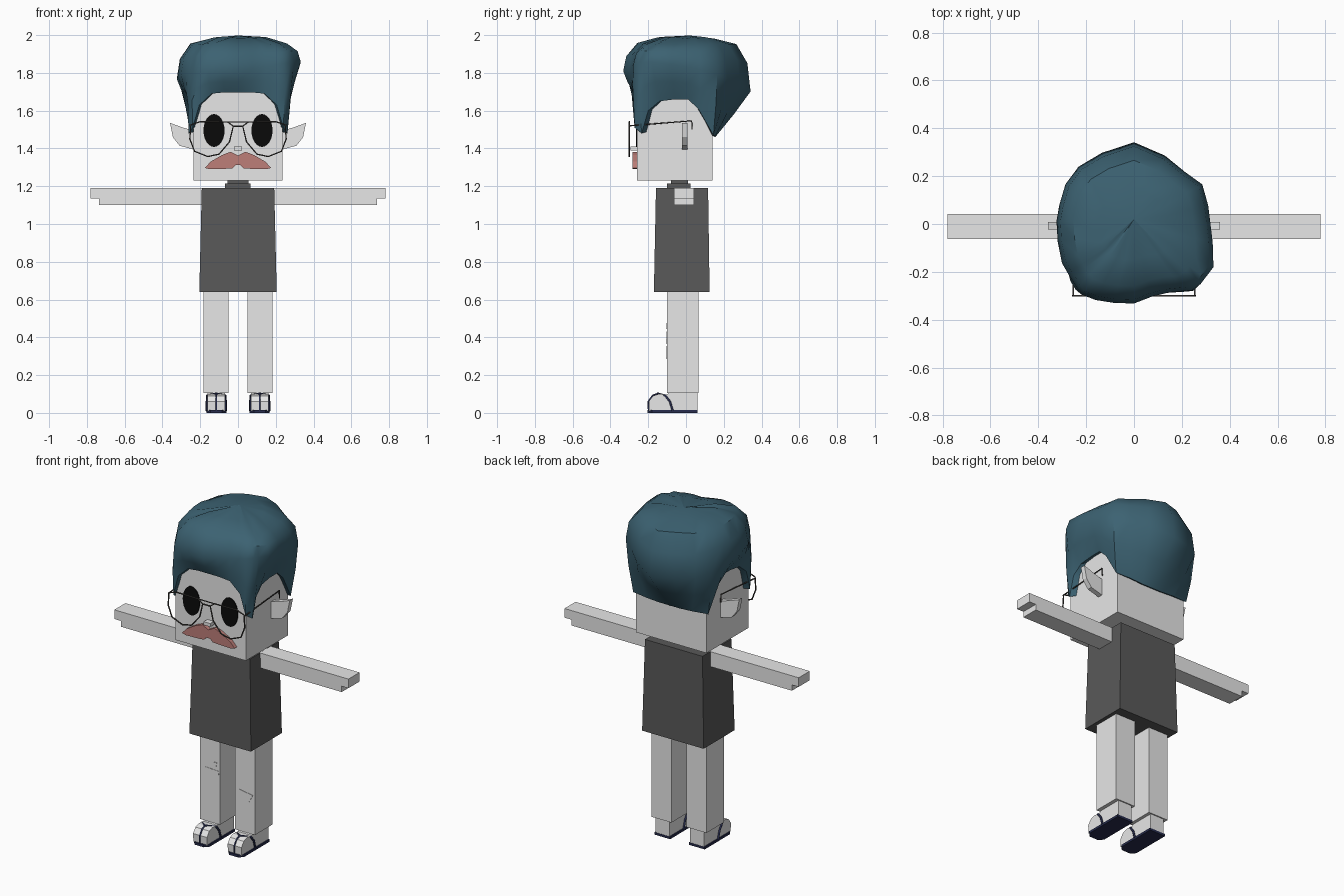
import bpy, bmesh, math, random
from mathutils import Vector

random.seed(4)
cube = bpy.data.objects.get("Cube")
if cube:
    bpy.data.objects.remove(cube)


def material(name, r, g, b):
    m = bpy.data.materials.new(name)
    m.use_nodes = True
    m.diffuse_color = (r, g, b, 1)
    bsdf = next(n for n in m.node_tree.nodes if n.type == 'BSDF_PRINCIPLED')
    bsdf.inputs["Base Color"].default_value = (r, g, b, 1)
    return m


PALE = material("pale grey", 0.8, 0.8, 0.8)
SHIRT = material("charcoal", 0.1, 0.1, 0.1)
HAIR = material("teal hair", 0.045, 0.122, 0.168)
PINK = material("dusty pink", 0.51, 0.21, 0.19)
BLACK = material("eye black", 0.003, 0.003, 0.003)
FRAME = material("frame grey", 0.06, 0.055, 0.05)
NAVY = material("sandal navy", 0.02, 0.025, 0.075)


def finish(name, bm, mat):
    bmesh.ops.recalc_face_normals(bm, faces=bm.faces)
    me = bpy.data.meshes.new(name)
    bm.to_mesh(me)
    bm.free()
    me.materials.append(mat)
    ob = bpy.data.objects.new(name, me)
    bpy.context.collection.objects.link(ob)
    return ob


def prism(name, pts, lo, hi, axis, mat, scale_hi=1):
    """Extrude a 2D outline between lo and hi along an axis."""
    bm = bmesh.new()

    def ring(d, s):
        out = []
        for a, b in pts:
            co = [a * s, b * s]
            co.insert("xyz".index(axis), d)
            out.append(bm.verts.new(co))
        return out
    a, b = ring(lo, 1), ring(hi, scale_hi)
    bm.faces.new(a)
    bm.faces.new(b)
    for i in range(len(a)):
        j = (i + 1) % len(a)
        bm.faces.new((a[i], a[j], b[j], b[i]))
    return finish(name, bm, mat)


def box(name, x, y, z, mat, taper=1):
    pts = [(x[0], y[0]), (x[1], y[0]), (x[1], y[1]), (x[0], y[1])]
    return prism(name, pts, z[0], z[1], 'z', mat, taper)


def tube(name, pts, radius, mat, closed=False):
    cu = bpy.data.curves.new(name, 'CURVE')
    cu.dimensions = '3D'
    cu.bevel_depth = radius
    cu.bevel_resolution = 1
    cu.use_fill_caps = True
    sp = cu.splines.new('POLY')
    sp.points.add(len(pts) - 1)
    for p, co in zip(sp.points, pts):
        p.co = (*co, 1)
    sp.use_cyclic_u = closed
    cu.materials.append(mat)
    ob = bpy.data.objects.new(name, cu)
    bpy.context.collection.objects.link(ob)
    bpy.ops.object.select_all(action='DESELECT')
    bpy.context.view_layer.objects.active = ob
    ob.select_set(True)
    bpy.ops.object.convert(target='MESH')
    return ob


# Head, neck and torso
box("head", (-.235, .235), (-.26, .14), (1.23, 1.76), PALE)
box("neck_collar", (-.07, .065), (-.1, .025), (1.18, 1.215), SHIRT)
box("neck", (-.055, .055), (-.08, .01), (1.2, 1.235), SHIRT)
box("torso", (-.205, .205), (-.17, .125), (.64, 1.19), SHIRT, .935)

# Nose and moustache
box("nose", (-.022, .022), (-.295, -.255), (1.39, 1.41), PALE)
half = [(0, 1.362), (.04, 1.382), (.085, 1.365), (.145, 1.33), (.175, 1.297),
        (.15, 1.29), (.07, 1.292), (.03, 1.295), (.012, 1.312)]
prism("moustache", half + [(-x, z) for x, z in reversed(half[1:])],
      -.283, -.255, 'y', PINK)

for side, s in (("left", 1), ("right", -1)):
    # Eye
    ring = [(s * .127 + .056 * math.cos(i * math.pi / 12),
             1.495 + .087 * math.sin(i * math.pi / 12)) for i in range(24)]
    prism(side + "_eye", ring, -.265, -.258, 'y', BLACK)
    # Pointed ear
    ear = [(.22, 1.49), (.29, 1.51), (.36, 1.535), (.345, 1.46), (.31, 1.415), (.22, 1.39)]
    prism(side + "_ear", [(s * x, z) for x, z in ear], -.022, .008, 'y', PALE)
    # Glasses: rim and temple
    rim = [(.025, 1.518), (.055, 1.54), (.2, 1.542), (.25, 1.525), (.255, 1.45),
           (.23, 1.385), (.16, 1.357), (.1, 1.37), (.045, 1.435)]
    tube(side + "_rim", [(s * x, -.3, z) for x, z in rim], .004, FRAME, True)
    tube(side + "_temple", [(s * .254, -.3, 1.52), (s * .254, .03, 1.546),
                            (s * .254, .032, 1.5)], .004, FRAME)
    # Arm with stepped hand
    arm = [(.17, 1.19), (.78, 1.19), (.78, 1.135), (.735, 1.135), (.735, 1.1), (.17, 1.1)]
    prism(side + "_arm", [(s * x, z) for x, z in arm], -.063, .042, 'y', PALE)
    # Leg
    box(side + "_leg", sorted((s * .05, s * .183)), (-.1, .067), (.105, .66), PALE)
    # Foot
    cx = s * .115
    foot = [(-.195, .01), (-.197, .06), (-.175, .09), (-.145, .1), (-.1, .097),
            (-.085, .11), (.06, .11), (.06, .01)]
    prism(side + "_foot", foot, cx - .046, cx + .046, 'x', PALE)
    # Sandal sole and straps
    sole = [(-.03, -.205), (.03, -.205), (.053, -.18), (.053, .062), (-.053, .062), (-.053, -.18)]
    prism(side + "_sole", [(cx + x, y) for x, y in sole], 0, .014, 'z', NAVY)
    tube(side + "_toe_strap", [(cx, -.198, .01), (cx, -.199, .06), (cx, -.177, .092),
                               (cx, -.15, .102)], .005, NAVY)
    tube(side + "_cross_strap",
         [(cx - .05, -.07, .01), (cx - .05, -.085, .06), (cx - .048, -.11, .092),
          (cx, -.15, .102), (cx + .048, -.11, .092), (cx + .05, -.085, .06),
          (cx + .05, -.07, .01)], .006, NAVY)

tube("glasses_bridge", [(-.028, -.3, 1.518), (.028, -.3, 1.518)], .004, FRAME)
tube("glasses_top_bar", [(-.06, -.3, 1.54), (.06, -.3, 1.54)], .003, FRAME)

# Torn knee patches
knees = {
    "right_knee_patch": [(-.175, .41), (-.15, .43), (-.06, .425), (-.055, .39),
                         (-.085, .365), (-.15, .37)],
    "right_thigh_patch": [(-.125, .445), (-.1, .47), (-.07, .475), (-.075, .45)],
    "left_knee_patch": [(.05, .335), (.075, .355), (.17, .34), (.145, .295), (.09, .285)],
}
for name, pts in knees.items():
    prism(name, pts, -.102, -.095, 'y', PALE)

# Hair: plan outline, as seen from above, sampled by angle
plan = [(-.01, .345), (.1, .31), (.21, .22), (.3, .155), (.315, .04), (.34, -.17),
        (.26, -.275), (.11, -.29), (-.02, -.34), (-.21, -.31), (-.3, -.17),
        (-.33, -.02), (-.305, .12), (-.265, .22), (-.13, .3)]


def outline(direction):
    """Point where a ray from the centre crosses the plan outline."""
    d = Vector(direction).normalized()
    for i, p in enumerate(plan):
        a, b = Vector(p), Vector(plan[(i + 1) % len(plan)])
        e = b - a
        den = d.x * e.y - d.y * e.x
        if abs(den) < 1e-9:
            continue
        t = (a.x * e.y - a.y * e.x) / den
        u = (a.x * d.y - a.y * d.x) / den
        if t > 0 and -1e-6 <= u <= 1 + 1e-6:
            return d * t
    return d * .3


# Hairline from fringe, round the sideburn and over the ear to the nape
hairline = [(0, -.277, 1.697), (.07, -.277, 1.697), (.14, -.277, 1.69), (.205, -.275, 1.63),
            (.24, -.272, 1.51), (.262, -.235, 1.48), (.262, -.2, 1.6), (.258, -.14, 1.65),
            (.255, -.06, 1.66), (.255, .01, 1.66), (.255, .065, 1.61), (.25, .145, 1.47),
            (.15, .155, 1.465), (.07, .155, 1.46), (0, .155, 1.46)]
hairline += [(-x, y, z) for x, y, z in reversed(hairline[1:-1])]

bm = bmesh.new()
columns = []
for x, y, z in hairline:
    o = outline((x, y))
    zm = 1.77 + .2 * o.x * (o.x > 0) + (-.2 * o.y if o.y > 0 else -.12 * o.y)
    jit = lambda: random.uniform(-.006, .006)
    column = [(x * .85, y * .85, z + .01), (x, y, z),
              ((x + o.x) * .51, (y + o.y) * .51, (z + zm) / 2), (o.x, o.y, zm)]
    for k, h in ((.95, zm + (1.95 - zm) * .6), (.78, 1.953), (.45, 1.985)):
        column.append((o.x * k, o.y * k, h + jit()))
    columns.append([bm.verts.new(c) for c in column])
crown = bm.verts.new((0, .02, 1.998))
for i, a in enumerate(columns):
    b = columns[(i + 1) % len(columns)]
    for k in range(len(a) - 1):
        bm.faces.new((a[k], b[k], b[k + 1], a[k + 1]))
    bm.faces.new((a[-1], b[-1], crown))
hair = finish("hair", bm, HAIR)
bpy.ops.object.select_all(action='DESELECT')
bpy.context.view_layer.objects.active = hair
hair.select_set(True)
bpy.ops.object.shade_smooth_by_angle(angle=math.radians(40))
